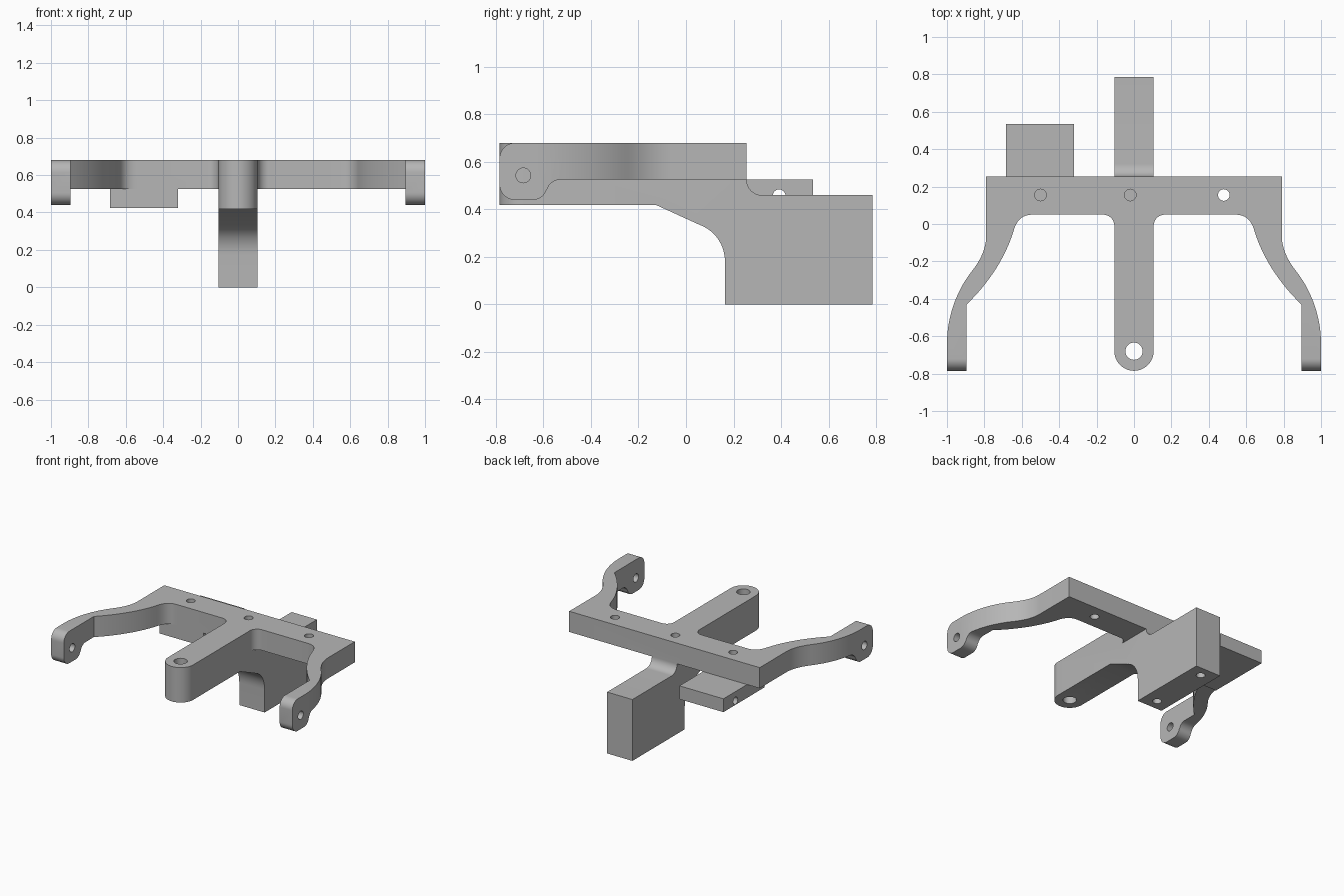
import bpy, bmesh, math
from mathutils import Vector
from mathutils.geometry import interpolate_bezier

if "Cube" in bpy.data.objects:
    bpy.data.objects.remove(bpy.data.objects["Cube"])

grey = bpy.data.materials.new("plain_grey")
grey.use_nodes = True
grey.diffuse_color = (0.47, 0.47, 0.47, 1)
grey.node_tree.nodes["Principled BSDF"].inputs["Base Color"].default_value = (0.47, 0.47, 0.47, 1)


def arc(cx, cy, r, start, end, n=10):
    angles = [math.radians(start + (end - start) * i / n) for i in range(n + 1)]
    return [(cx + r * math.cos(a), cy + r * math.sin(a)) for a in angles]


def bezier(*points, n=14):
    return [tuple(p)[:2] for p in interpolate_bezier(*[Vector((*p, 0)) for p in points], n)]


def prism(name, outline, axis, low, high):
    """Extrude an outline: (x, y) along z, or (y, z) along x."""
    place = (lambda p, d: (p[0], p[1], d)) if axis == "z" else (lambda p, d: (d, p[0], p[1]))
    clean = [p for i, p in enumerate(outline) if math.dist(p, outline[i - 1]) > 1e-4]
    bm = bmesh.new()
    rings = [[bm.verts.new(place(p, d)) for p in clean] for d in (low, high)]
    for ring in rings:
        bm.faces.new(ring)
    for i in range(len(clean)):
        bm.faces.new((rings[0][i - 1], rings[0][i], rings[1][i], rings[1][i - 1]))
    bmesh.ops.recalc_face_normals(bm, faces=bm.faces)
    mesh = bpy.data.meshes.new(name)
    bm.to_mesh(mesh)
    bm.free()
    mesh.materials.append(grey)
    obj = bpy.data.objects.new(name, mesh)
    bpy.context.collection.objects.link(obj)
    return obj


def combine(target, tool, operation):
    mod = target.modifiers.new("combine", "BOOLEAN")
    mod.operation, mod.object, mod.solver = operation, tool, "EXACT"
    bpy.context.view_layer.objects.active = target
    bpy.ops.object.modifier_apply(modifier=mod.name)
    bpy.data.objects.remove(tool)


def drill(target, axis, centre, radius, low, high):
    circle = arc(*centre, radius, 0, 360, 32)[:-1]
    combine(target, prism("drill", circle, axis, low, high), "DIFFERENCE")


# Crossbar and swept arms: half of the plan, mirrored
half = [(0.79, 0.255)]
half += bezier((0.79, -0.06), (0.79, -0.14), (0.83, -0.205), (0.865, -0.25))
half += bezier((0.865, -0.25), (0.945, -0.35), (1, -0.49), (1, -0.64))
half += [(1, -0.785), (0.895, -0.785)]
half += bezier((0.895, -0.43), (0.79, -0.33), (0.69, -0.19), (0.645, -0.04))
half += bezier((0.645, -0.04), (0.625, 0.03), (0.59, 0.05), (0.54, 0.05))
half += arc(0.165, -0.01, 0.06, 90, 180)
plan = half + [(-x, y) for x, y in reversed(half)]
bracket = prism("yoke_bracket", plan, "z", 0.4, 0.7)

# Side outline of the arms: rounded tips that hang below the crossbar
side = [(0.3, 0.68)] + arc(-0.72, 0.615, 0.065, 90, 180)
side += arc(-0.72, 0.505, 0.065, 180, 270)
side += arc(-0.645, 0.5, 0.06, 270, 345) + arc(-0.53, 0.468, 0.057, 165, 90)
side += [(0.3, 0.525)]
combine(bracket, prism("arm_side", side, "x", -1.2, 1.2), "INTERSECT")

# Central spine with a deep rear block
profile = [(-0.785, 0.68), (0.255, 0.68), (0.255, 0.525)]
profile += arc(0.32, 0.525, 0.065, 180, 270)
profile += [(0.785, 0.46), (0.785, 0), (0.165, 0)]
profile += bezier((0.165, 0.17), (0.165, 0.25), (0.125, 0.31), (0.055, 0.336))
profile += [(-0.125, 0.418), (-0.785, 0.418)]
spine = prism("spine", profile, "x", -0.105, 0.105)
nose = arc(0, -0.68, 0.105, 180, 360, 24) + [(0.105, 1), (-0.105, 1)]
combine(spine, prism("nose", nose, "z", -0.2, 1), "INTERSECT")
combine(bracket, spine, "UNION")

# Mounting tab below the crossbar
tab_plan = [(-0.685, 0.05), (-0.32, 0.05), (-0.32, 0.535), (-0.685, 0.535)]
combine(bracket, prism("tab", tab_plan, "z", 0.425, 0.525), "UNION")

# Holes: crossbar, spine nose, block underside, tab and arm tips
for x, bottom in ((-0.5, 0.525), (-0.02, 0.525), (0.48, 0.3)):
    drill(bracket, "z", (x, 0.155), 0.031, bottom, 0.8)
drill(bracket, "z", (0, -0.68), 0.046, 0.3, 0.8)
for y in (0.245, 0.705):
    drill(bracket, "z", (0, y), 0.031, -0.1, 0.2)
drill(bracket, "x", (0.392, 0.457), 0.027, -0.8, -0.2)
for low, high in ((-1.1, -0.8), (0.8, 1.1)):
    drill(bracket, "x", (-0.685, 0.543), 0.031, low, high)

bpy.ops.object.select_all(action="DESELECT")
bracket.select_set(True)
bpy.context.view_layer.objects.active = bracket
bpy.ops.object.shade_smooth_by_angle(angle=math.radians(30))
